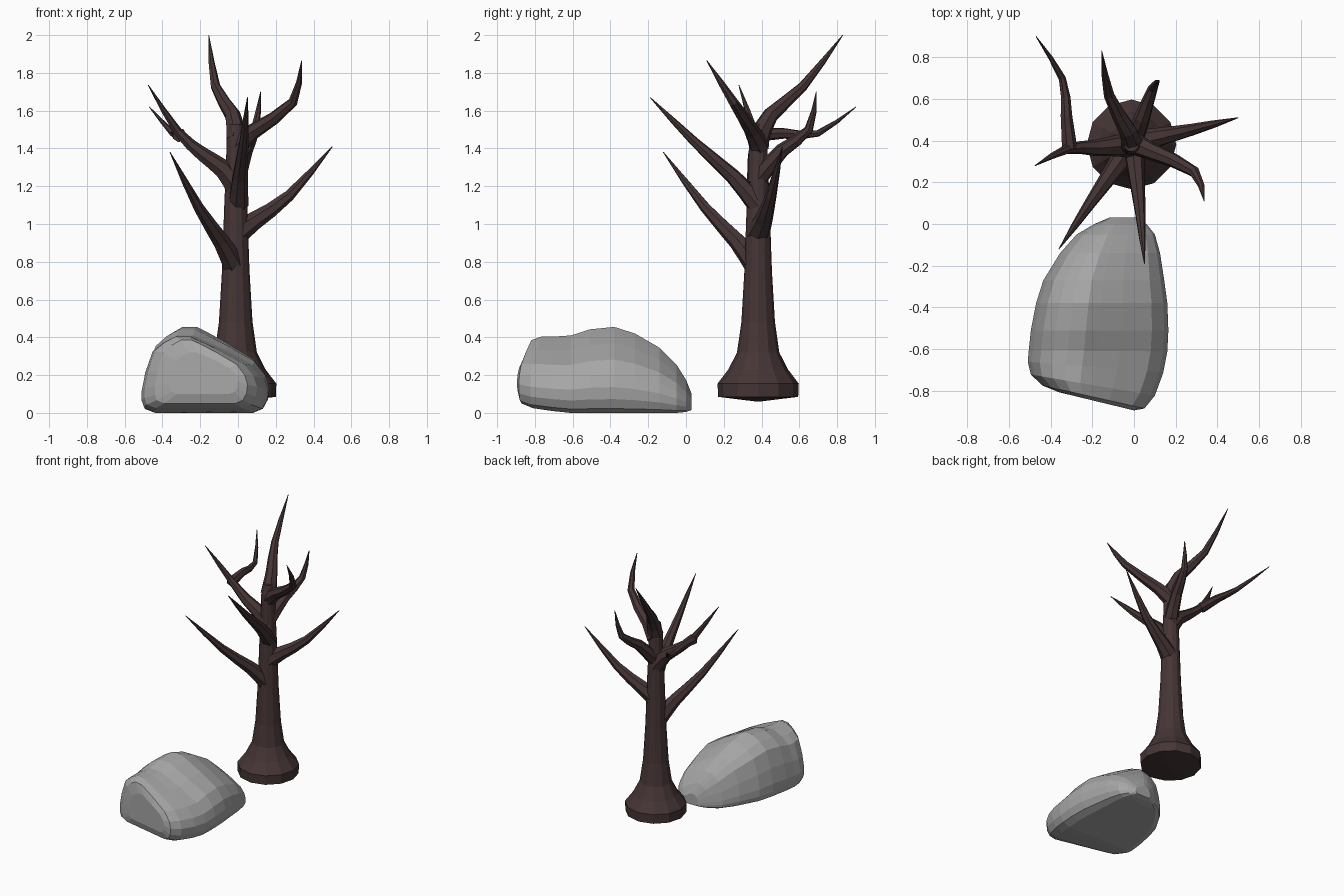
import bpy, bmesh, math
from mathutils import Vector

if "Cube" in bpy.data.objects:
    bpy.data.objects.remove(bpy.data.objects["Cube"])


def material(name, rgb):
    m = bpy.data.materials.new(name)
    m.diffuse_color = (*rgb, 1)
    m.use_nodes = True
    m.node_tree.nodes["Principled BSDF"].inputs["Base Color"].default_value = m.diffuse_color
    return m


BARK = material("dark_bark", (0.062, 0.036, 0.036))
STONE = material("grey_stone", (0.39, 0.39, 0.39))


def loft(name, rings, mat):
    """Skin a list of equal-length point rings and cap both ends."""
    bm = bmesh.new()
    vs = [[bm.verts.new(p) for p in ring] for ring in rings]
    n = len(rings[0])
    for a, b in zip(vs, vs[1:]):
        for i in range(n):
            j = (i + 1) % n
            bm.faces.new((a[i], a[j], b[j], b[i]))
    bm.faces.new(vs[0][::-1])
    bm.faces.new(vs[-1])
    bmesh.ops.recalc_face_normals(bm, faces=bm.faces[:])
    me = bpy.data.meshes.new(name)
    bm.to_mesh(me)
    bm.free()
    me.materials.append(mat)
    ob = bpy.data.objects.new(name, me)
    bpy.context.collection.objects.link(ob)
    return ob


def tube(name, pts, radii, sides):
    """Round tube along points, one radius per point."""
    rings, side, last = [], Vector((1, 0, 0)), Vector((0, 0, 1))
    for i, c in enumerate(pts):
        t = (pts[min(i + 1, len(pts) - 1)] - pts[max(i - 1, 0)]).normalized()
        side = last.rotation_difference(t) @ side
        last = t
        up = t.cross(side)
        angles = [math.tau * k / sides for k in range(sides)]
        rings.append([c + radii[i] * (side * math.cos(a) + up * math.sin(a))
                      for a in angles])
    return loft(name, rings, BARK)


def branch(name, *ctrl, thick=0.054):
    """Spike that curves through the control points and tapers to its tip."""
    p = [Vector(c) for c in ctrl]
    ext = [2 * p[0] - p[1]] + p + [2 * p[-1] - p[-2]]
    pts = []
    for a, b, c, d in zip(ext, ext[1:], ext[2:], ext[3:]):
        for t in (0, 0.5):
            pts.append(0.5 * (2 * b + (c - a) * t + (2 * a - 5 * b + 4 * c - d) * t * t
                              + (3 * b - a - 3 * c + d) * t ** 3))
    pts.append(p[-1])
    n = len(pts) - 1
    radii = [thick * (1 - i / n) ** 0.75 + 0.002 for i in range(n + 1)]
    tube(name, pts, radii, 7)


# Trunk with flared foot: height and radius
profile = [(.06, .01), (.085, .212), (.155, .215), (.23, .158), (.32, .112), (.48, .089),
           (.75, .073), (.95, .066), (1.12, .06), (1.30, .052), (1.45, .048), (1.53, .035)]
tube("trunk", [Vector((-0.012, 0.382, z)) for z, r in profile], [r for z, r in profile], 12)

# Lower branches
branch("low_front_left_branch", (-.02, .37, .78), (-.09, .27, .91), (-.21, .10, 1.09),
       (-.36, -.12, 1.38), thick=.06)
branch("low_right_branch", (-.01, .38, .95), (.09, .41, 1.02), (.27, .45, 1.15),
       (.50, .51, 1.41), thick=.064)
branch("front_branch", (0, .38, 1.10), (.01, .25, 1.25), (.03, .05, 1.43), (.05, -.19, 1.67))

# Middle branches and the twig that forks off to the back
branch("left_branch", (-.01, .38, 1.20), (-.08, .375, 1.29), (-.19, .365, 1.37),
       (-.32, .36, 1.49), (-.475, .28, 1.735), thick=.062)
branch("left_back_twig", (-.31, .36, 1.47), (-.325, .52, 1.48), (-.345, .70, 1.48),
       (-.47, .90, 1.62), thick=.036)
branch("back_branch", (-.01, .38, 1.24), (.04, .51, 1.39), (.09, .65, 1.50),
       (.12, .69, 1.70), thick=.05)

# Crown branches
branch("top_right_branch", (-.01, .39, 1.41), (.08, .35, 1.49), (.29, .25, 1.645),
       (.337, .11, 1.865), thick=.055)
branch("top_back_branch", (-.01, .385, 1.45), (-.03, .45, 1.58), (-.12, .62, 1.73),
       (-.155, .83, 2.0), thick=.055)

# Boulder: one cross-section scaled along y, front end slanting back to the left
section = [(.10, 0), (.02, .05), (0, .14), (0, .27), (.03, .52), (.09, .80),
           (.18, .92), (.28, 1), (.40, 1), (.50, .93), (.66, .81), (.88, .62),
           (.97, .45), (1, .30), (.99, .16), (.95, .05), (.87, 0)]
stations = [  # y, x left, x right, z bottom, z top
    (-.885, -.36, 0, .10, .32), (-.865, -.44, .05, .05, .385),
    (-.80, -.495, .10, .025, .405), (-.70, -.51, .14, .01, .405),
    (-.61, -.505, .16, 0, .41), (-.51, -.495, .165, 0, .442),
    (-.38, -.47, .16, 0, .455), (-.27, -.435, .145, 0, .42),
    (-.14, -.355, .125, 0, .345), (-.05, -.275, .10, 0, .255),
    (0, -.19, .06, .005, .175), (.03, -.12, .01, .015, .10)]
rings = []
for y, xl, xr, zb, zt in stations:
    slant = max(0, -0.6 - y) * 0.85
    xs = [xl + u * (xr - xl) for u, v in section]
    rings.append([(x, y - slant * (x + 0.04), zb + v * (zt - zb))
                  for x, (u, v) in zip(xs, section)])
loft("boulder", rings, STONE)
